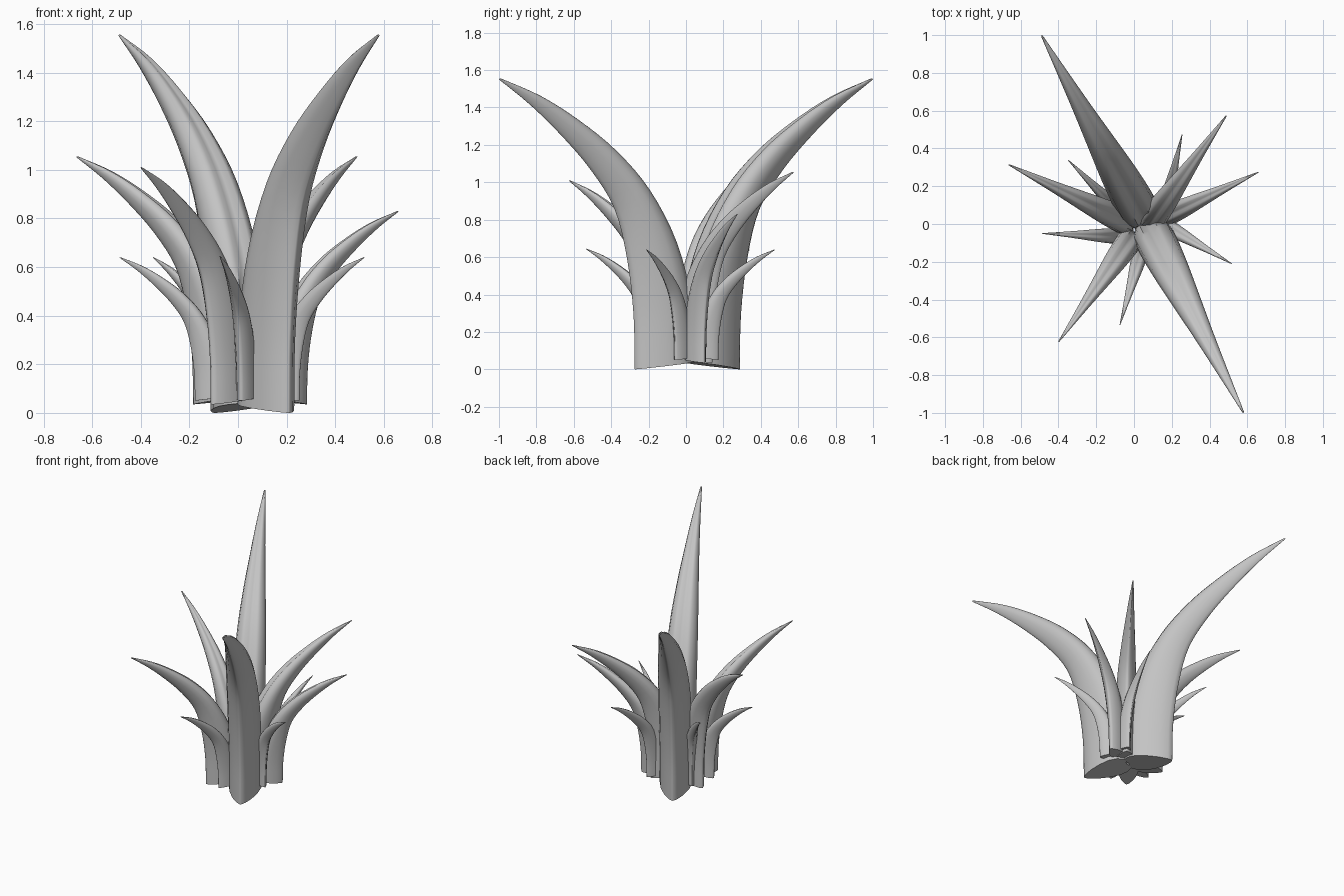
import bpy, bmesh, math
from mathutils import Vector

cube = bpy.data.objects.get("Cube")
if cube:
    bpy.data.objects.remove(cube, do_unlink=True)

GREY = (0.55, 0.55, 0.55, 1)
mat = bpy.data.materials.new("leaf_grey")
mat.use_nodes = True
mat.diffuse_color = GREY
mat.node_tree.nodes["Principled BSDF"].inputs["Base Color"].default_value = GREY

HEIGHT, REACH = 1.555, 1.134

# Leaf stations: outer edge r, z, inner edge r, z, half width
STATIONS = [
    (0.317, 0.0, -0.01, 0.04, 0.106),
    (0.325, 0.3, 0.0, 0.36, 0.107),
    (0.365, 0.6, 0.09, 0.68, 0.105),
    (0.44, 0.86, 0.25, 0.96, 0.094),
    (0.585, 1.07, 0.445, 1.17, 0.073),
    (0.766, 1.257, 0.66, 1.33, 0.049),
    (0.95, 1.417, 0.885, 1.46, 0.027),
    (1.134, 1.55, 1.125, 1.556, 0.005),
]
# Half cross-section from sharp outer keel to wide, grooved inner face: depth, width
SECTION = [(0, 0.04), (0.06, 0.25), (0.22, 0.58), (0.45, 0.86), (0.68, 1),
           (0.86, 0.88), (0.97, 0.6), (1, 0.38), (0.95, 0.12)]


def smooth_path(points, steps=4):
    """Catmull-Rom curve through the stations."""
    pts = [Vector(p) for p in points]
    pts = [2 * pts[0] - pts[1]] + pts + [2 * pts[-1] - pts[-2]]
    path = []
    for a, b, c, d in zip(pts, pts[1:], pts[2:], pts[3:]):
        for i in range(steps):
            t = i / steps
            path.append(0.5 * (2 * b + (c - a) * t + (2 * a - 5 * b + 4 * c - d) * t ** 2
                               + (3 * b - a - 3 * c + d) * t ** 3))
    return path + [pts[-2]]


PATH = smooth_path(STATIONS)


def leaf(name, tip, heading, base_z):
    """Leaf that ends at the tip and leans towards the heading (degrees)."""
    angle = math.radians(heading)
    radial = Vector((math.cos(angle), math.sin(angle), 0))
    side = Vector((-radial.y, radial.x, 0))
    scale = (tip[2] - base_z) / HEIGHT
    root = Vector((tip[0], tip[1], base_z)) - radial * (REACH * scale)
    outline = SECTION + [(d, -w) for d, w in reversed(SECTION)]

    bm = bmesh.new()
    rings = []
    for ro, zo, ri, zi, half in PATH:
        ring = []
        for d, w in outline:
            local = radial * (ro + (ri - ro) * d) + side * (w * half)
            local.z = zo + (zi - zo) * d
            ring.append(bm.verts.new(root + local * scale))
        rings.append(ring)
    n = len(outline)
    for a, b in zip(rings, rings[1:]):
        for i in range(n):
            j = (i + 1) % n
            bm.faces.new((a[i], a[j], b[j], b[i]))
    bm.faces.new(rings[0])
    bm.faces.new(rings[-1])
    bmesh.ops.recalc_face_normals(bm, faces=bm.faces)
    mesh = bpy.data.meshes.new(name)
    bm.to_mesh(mesh)
    bm.free()
    mesh.materials.append(mat)
    obj = bpy.data.objects.new(name, mesh)
    bpy.context.collection.objects.link(obj)
    bpy.ops.object.select_all(action='DESELECT')
    obj.select_set(True)
    bpy.context.view_layer.objects.active = obj
    bpy.ops.object.shade_smooth_by_angle(angle=math.radians(50))


# Base height of each size of leaf, then the tip and heading of each leaf
GROUPS = {
    "tall_leaf": (0.0, [((0.58, -1.0, 1.555), -63), ((-0.49, 1.0, 1.555), 119)]),
    "middle_leaf": (0.035, [((-0.4, -0.625, 1.01), 235), ((0.49, 0.575, 1.055), 54.5),
                            ((-0.665, 0.315, 1.055), 154), ((0.66, 0.275, 0.83), 25.5)]),
    "small_leaf": (0.05, [((-0.487, -0.05, 0.64), 178), ((-0.35, 0.34, 0.64), 135),
                          ((0.255, 0.475, 0.64), 77), ((0.52, -0.212, 0.64), -30),
                          ((-0.075, -0.535, 0.645), -106)]),
}
for group, (base_z, leaves) in GROUPS.items():
    for i, (tip, heading) in enumerate(leaves, 1):
        leaf(f"{group}_{i}", tip, heading, base_z)
